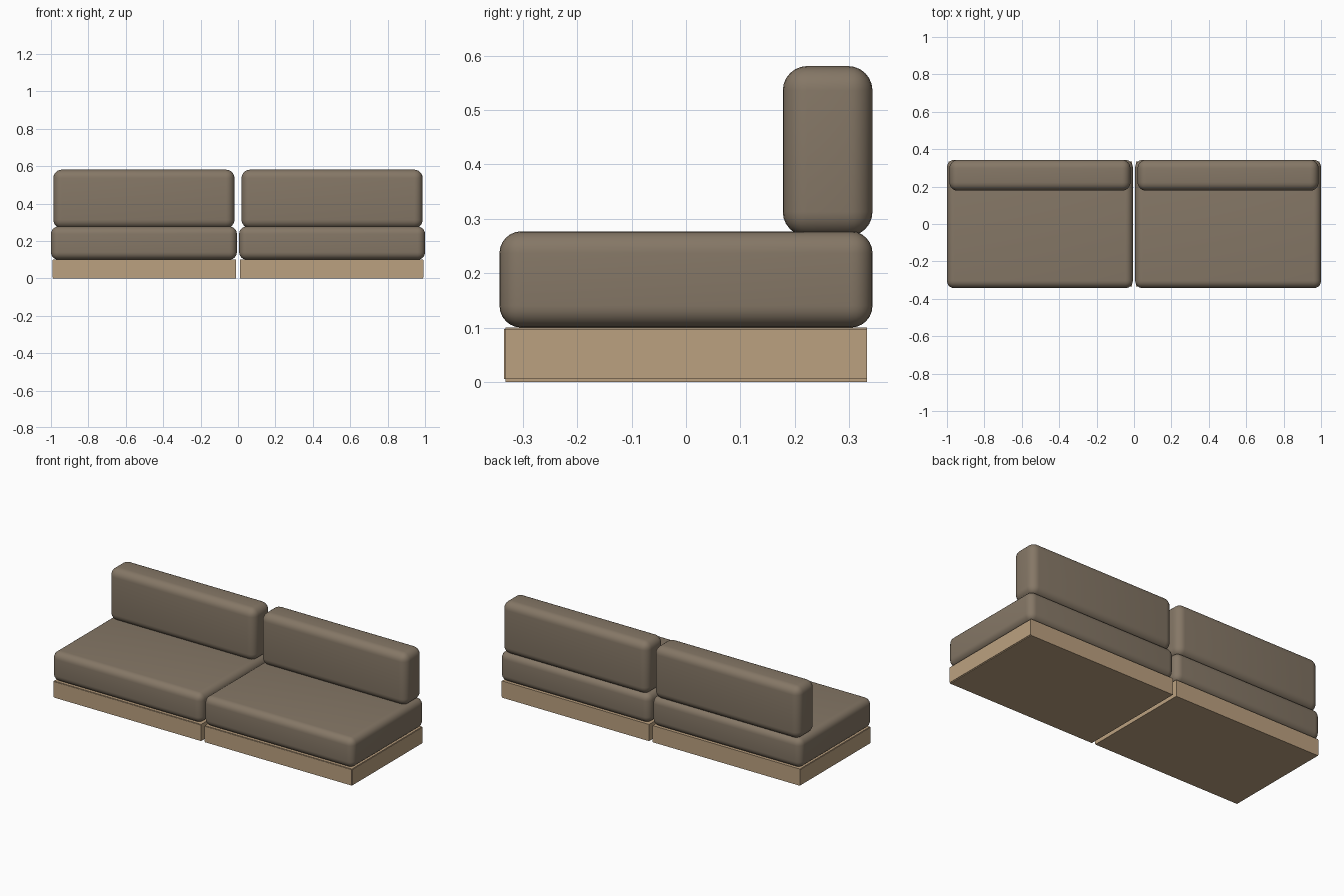
import bpy
import bmesh
from mathutils import Vector

if "Cube" in bpy.data.objects:
    bpy.data.objects.remove(bpy.data.objects["Cube"])


def material(name, rgb):
    m = bpy.data.materials.new(name)
    m.diffuse_color = (*rgb, 1.0)
    m.use_nodes = True
    m.node_tree.nodes["Principled BSDF"].inputs["Base Color"].default_value = m.diffuse_color
    return m


fabric = material("taupe fabric", (0.235, 0.185, 0.133))
wood = material("light wood", (0.50, 0.355, 0.215))


def box(name, lo, hi, mat, radius=0.0, segments=6):
    """Box between two corners, optionally with softly rounded edges."""
    lo, hi = Vector(lo), Vector(hi)
    bm = bmesh.new()
    bmesh.ops.create_cube(bm, size=1.0)
    size, mid = hi - lo, (hi + lo) / 2
    for v in bm.verts:
        v.co = Vector(a * b for a, b in zip(v.co, size)) + mid
    if radius:
        bmesh.ops.bevel(bm, geom=bm.edges[:], offset=radius, segments=segments,
                        profile=0.5, affect='EDGES')
        for f in bm.faces:
            f.smooth = True
    bmesh.ops.recalc_face_normals(bm, faces=bm.faces)
    mesh = bpy.data.meshes.new(name)
    bm.to_mesh(mesh)
    bm.free()
    mesh.materials.append(mat)
    ob = bpy.data.objects.new(name, mesh)
    bpy.context.collection.objects.link(ob)
    return ob


def mirrored_box(name, side, x0, x1, y0, y1, z0, z1, mat, radius=0.0):
    xs = sorted((side * x0, side * x1))
    return box(name, (xs[0], y0, z0), (xs[1], y1, z1), mat, radius)


for label, s in (("left", -1), ("right", 1)):
    # wooden plinth with thin facing boards on the front and outer end
    mirrored_box(f"{label}_base", s, 0.012, 0.988, -0.332, 0.333, 0.0, 0.1, wood)
    mirrored_box(f"{label}_front_board", s, 0.012, 0.988, -0.335, -0.331, 0.005, 0.097, wood)
    mirrored_box(f"{label}_end_board", s, 0.987, 0.991, -0.332, 0.333, 0.005, 0.097, wood)
    # cushions
    mirrored_box(f"{label}_seat_cushion", s, 0.006, 1.0, -0.343, 0.343, 0.1, 0.277, fabric, 0.04)
    mirrored_box(f"{label}_back_cushion", s, 0.019, 0.987, 0.178, 0.343, 0.268, 0.581, fabric, 0.045)
